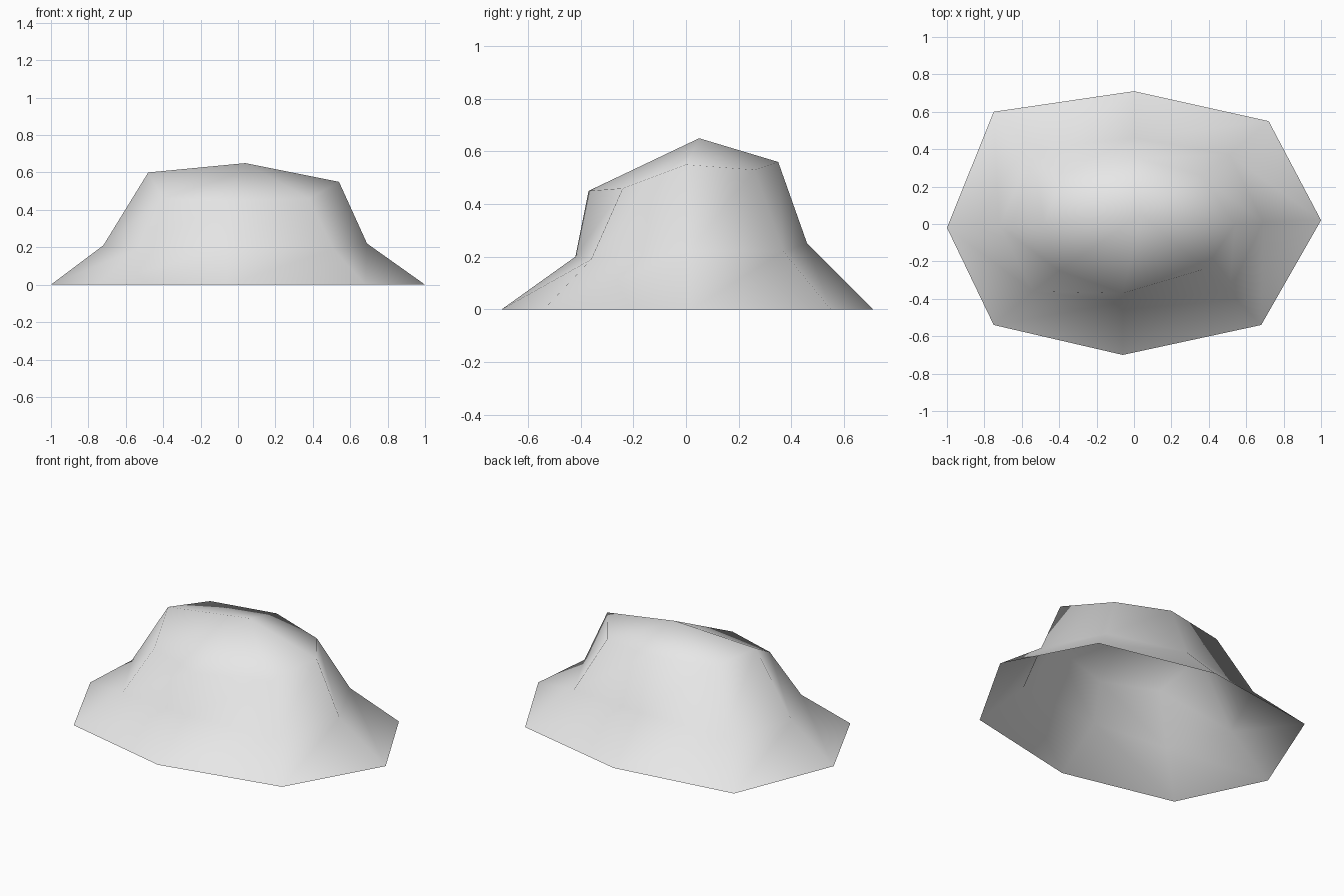
import bpy
import bmesh

default_cube = bpy.data.objects.get("Cube")
if default_cube:
    bpy.data.objects.remove(default_cube, do_unlink=True)


def make_material(name, colour):
    material = bpy.data.materials.new(name)
    material.use_nodes = True
    material.diffuse_color = colour
    shader = material.node_tree.nodes["Principled BSDF"]
    shader.inputs["Base Color"].default_value = colour
    return material


# Eight-sided rings, counter-clockwise from the left side (+x)
base_ring = [(1, .02, 0), (.72, .55, 0), (0, .71, 0), (-.75, .6, 0),
             (-1, -.02, 0), (-.75, -.54, 0), (-.06, -.7, 0), (.68, -.54, 0)]
waist_ring = [(.69, .01, .22), (.51, .37, .22), (0, .46, .25), (-.54, .4, .22),
              (-.72, -.01, .21), (-.54, -.36, .19), (-.06, -.42, .2), (.51, -.36, .19)]
shoulder_ring = [(.54, 0, .55), (.36, .26, .53), (.02, .35, .56), (-.38, .27, .56),
                 (-.48, 0, .6), (-.4, -.25, .46), (-.06, -.37, .45), (.38, -.24, .46)]
summit = (.04, .05, .65)


def bridge(bm, lower, upper):
    count = len(lower)
    for i in range(count):
        j = (i + 1) % count
        bm.faces.new((lower[i], lower[j], upper[j], upper[i]))


def build_mound(material):
    bm = bmesh.new()
    rings = [[bm.verts.new(point) for point in ring]
             for ring in (base_ring, waist_ring, shoulder_ring)]

    # Flared skirt and steep wall, open underneath
    for lower, upper in zip(rings, rings[1:]):
        bridge(bm, lower, upper)

    # Shallow cap fanned around the summit
    peak = bm.verts.new(summit)
    rim = rings[-1]
    for i, vert in enumerate(rim):
        bm.faces.new((vert, rim[(i + 1) % len(rim)], peak))

    for face in bm.faces:
        face.smooth = True
    mesh = bpy.data.meshes.new("mound")
    bm.to_mesh(mesh)
    bm.free()
    mesh.materials.append(material)
    mound = bpy.data.objects.new("mound", mesh)
    bpy.context.collection.objects.link(mound)
    return mound


build_mound(make_material("light grey", (.8, .8, .8, 1)))
